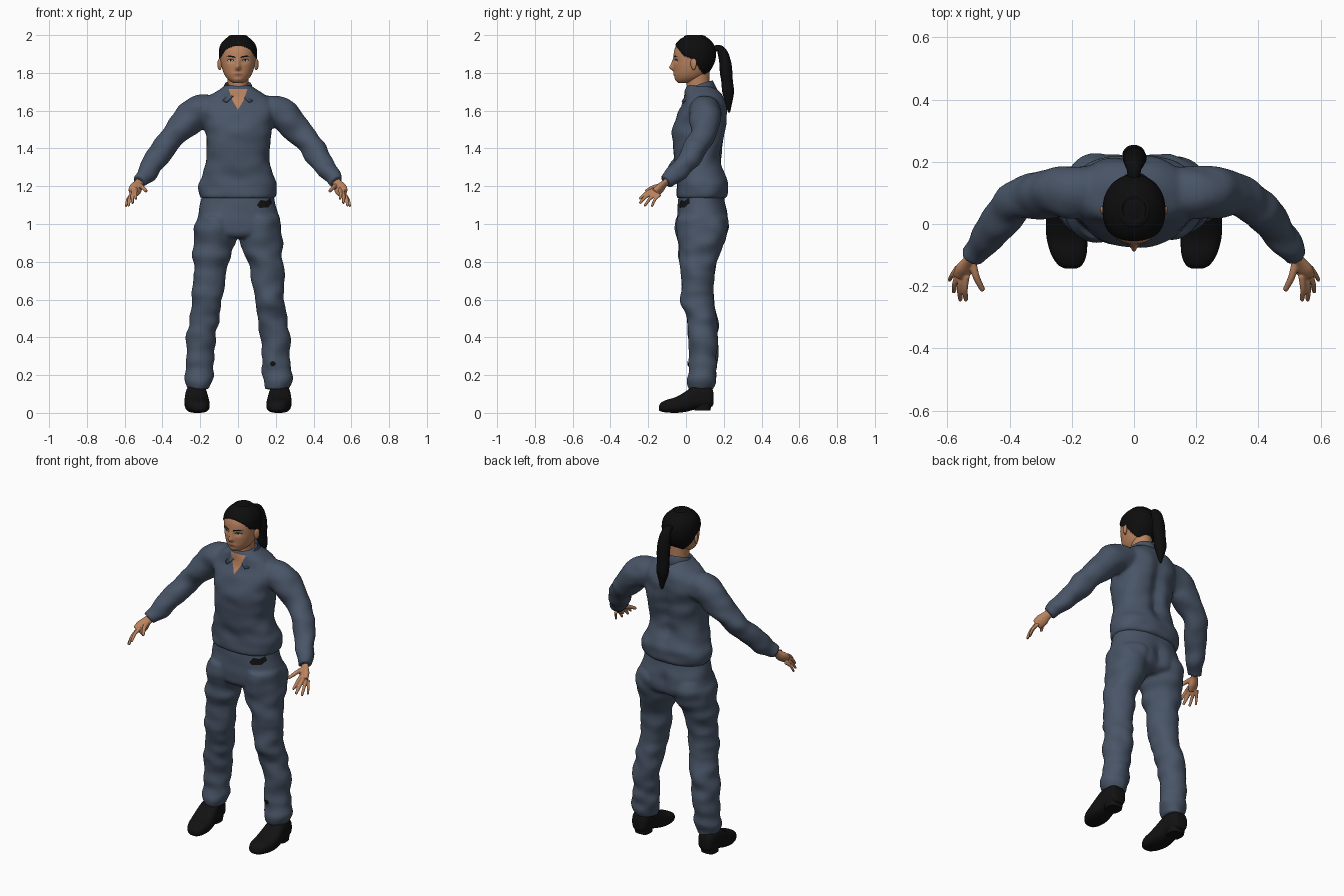
import bpy, bmesh, math
from mathutils import Vector, noise
from mathutils.bvhtree import BVHTree

cube = bpy.data.objects.get("Cube")
if cube:
    bpy.data.objects.remove(cube, do_unlink=True)


def material(name, rgb):
    m = bpy.data.materials.new(name)
    m.use_nodes = True
    m.diffuse_color = (*rgb, 1)
    m.node_tree.nodes["Principled BSDF"].inputs["Base Color"].default_value = (*rgb, 1)
    return m


CLOTH = material("slate blue cloth", (0.066, 0.09, 0.135))
SKIN = material("warm skin", (0.50, 0.23, 0.115))
HAIR = material("black hair", (0.004, 0.004, 0.004))
LEATHER = material("black leather", (0.006, 0.006, 0.006))
LIP = material("lip", (0.33, 0.12, 0.075))
WHITE = material("eye white", (0.5, 0.45, 0.4))


def spline(keys, steps=6):
    """Catmull-Rom interpolation through tuples of numbers."""
    out = []
    for i in range(len(keys) - 1):
        a, b, c, d = (keys[max(0, min(len(keys) - 1, i + k))] for k in (-1, 0, 1, 2))
        for s in range(steps):
            t = s / steps
            out.append([q + t * ((r - p) + t * (2*p - 5*q + 4*r - e + t * (3*q - p - 3*r + e))) / 2
                        for p, q, r, e in zip(a, b, c, d)])
    return out + [list(keys[-1])]


def loft(bm, rings, n=32, power=2.0, wrinkle=0.0):
    """Skin closed superellipse rings given as (centre, half axis, half axis)."""
    rows = []
    for c, u, v in rings:
        row = []
        for i in range(n):
            a = 2 * math.pi * i / n
            ca, sa = math.cos(a), math.sin(a)
            p = u * math.copysign(abs(ca) ** (2 / power), ca) + v * math.copysign(abs(sa) ** (2 / power), sa)
            w = c + p
            w += p.normalized() * wrinkle * noise.noise(Vector((w.x * 9, w.y * 9, w.z * 15)))
            row.append(bm.verts.new(w))
        rows.append(row)
    for r, s in zip(rows, rows[1:]):
        for i in range(n):
            bm.faces.new((r[i], r[(i + 1) % n], s[(i + 1) % n], s[i]))
    bm.faces.new(rows[0])
    bm.faces.new(rows[-1])


def stack(bm, keys, steps=6, **kw):
    """Horizontal rings from (z, x0, x1, y0, y1)."""
    loft(bm, [(Vector(((a + b) / 2, (c + d) / 2, z)), Vector(((b - a) / 2, 0, 0)), Vector((0, (d - c) / 2, 0)))
              for z, a, b, c, d in spline(keys, steps)], **kw)


def tube(bm, keys, ref=(0, 0, 1), flat=1.0, steps=6, **kw):
    """Rings across a path of (x, y, z, radius)."""
    pts = spline(keys, steps)
    rings = []
    for i, p in enumerate(pts):
        t = (Vector(pts[min(i + 1, len(pts) - 1)][:3]) - Vector(pts[max(i - 1, 0)][:3])).normalized()
        v = t.cross(Vector(ref)).normalized()
        rings.append((Vector(p[:3]), v.cross(t) * p[3], v * p[3] * flat))
    loft(bm, rings, **kw)


def finish(name, bm, *mats, mirror=False, voxel=0, smooth=0, angle=60, recalc=True):
    if recalc:
        bmesh.ops.recalc_face_normals(bm, faces=bm.faces)
    me = bpy.data.meshes.new(name)
    bm.to_mesh(me)
    bm.free()
    for m in mats:
        me.materials.append(m)
    ob = bpy.data.objects.new(name, me)
    bpy.context.collection.objects.link(ob)
    bpy.ops.object.select_all(action='DESELECT')
    ob.select_set(True)
    bpy.context.view_layer.objects.active = ob
    bpy.ops.object.shade_smooth_by_angle(angle=math.radians(angle))
    if mirror:
        ob.modifiers.new("Mirror", 'MIRROR')
    if voxel:
        r = ob.modifiers.new("Remesh", 'REMESH')
        r.mode, r.voxel_size, r.use_smooth_shade = 'VOXEL', voxel, True
    if smooth:
        s = ob.modifiers.new("Smooth", 'SMOOTH')
        s.iterations, s.factor = smooth, 0.5
    return ob


def centre_groove(bm, y_min, depth, z_lo, z_hi):
    for v in bm.verts:
        if v.co.y > y_min and z_lo < v.co.z < z_hi:
            fade = math.sin(math.pi * (v.co.z - z_lo) / (z_hi - z_lo))
            v.co.y -= depth * fade * math.exp(-(v.co.x / 0.035) ** 2)


# Shirt: torso and sleeves fused together
bm = bmesh.new()
torso = [(1.135, .196, -.046, .205), (1.16, .203, -.047, .22), (1.21, .206, -.047, .222), (1.26, .19, -.05, .205),
         (1.33, .17, -.06, .19), (1.42, .17, -.072, .195), (1.5, .178, -.074, .21), (1.58, .19, -.048, .217),
         (1.64, .185, -.018, .21), (1.68, .15, -.004, .192), (1.715, .095, 0, .16), (1.735, .068, .004, .14)]
stack(bm, [(z, -w, w, a, b) for z, w, a, b in torso], n=64, power=2.4, wrinkle=.012)
sleeve = [(.12, .11, 1.605, .08), (.22, .105, 1.59, .086), (.29, .1, 1.525, .078), (.36, .083, 1.45, .064),
          (.42, .03, 1.365, .062), (.475, -.04, 1.285, .053), (.52, -.105, 1.222, .042)]
for s in (1, -1):
    tube(bm, [(s * x, y, z, r) for x, y, z, r in sleeve], wrinkle=.014)
centre_groove(bm, .12, .022, 1.2, 1.66)
shirt = finish("shirt", bm, CLOTH, voxel=.009, smooth=4)

# Trousers: hips and legs fused together
bm = bmesh.new()
hips = [(1.19, .18, -.03, .195), (1.12, .198, -.042, .205), (1.06, .21, -.046, .222),
        (1.0, .222, -.05, .228), (.95, .19, -.045, .215), (.925, .12, -.02, .17)]
stack(bm, [(z, -w, w, a, b) for z, w, a, b in hips], n=64, power=2.3, wrinkle=.006)
leg = [(1.04, .01, .215, -.045, .215), (1.0, .003, .228, -.05, .226), (.92, .006, .236, -.045, .207),
       (.85, .035, .239, -.038, .175), (.75, .062, .241, -.03, .152), (.6, .085, .242, -.024, .145),
       (.54, .092, .25, -.01, .155), (.47, .105, .26, .006, .166), (.38, .118, .27, .014, .17),
       (.28, .127, .276, .018, .163), (.2, .128, .288, .012, .158), (.17, .137, .28, .012, .155),
       (.125, .152, .265, .014, .148)]
for s in (1, -1):
    stack(bm, [(z, s * a, s * b, c, d) for z, a, b, c, d in leg], n=40, wrinkle=.016)
centre_groove(bm, .12, .02, .9, 1.1)
trousers = finish("trousers", bm, CLOTH, voxel=.009, smooth=4)

# Folded collar: inner stand, fold and outer edge, open at the front
bm = bmesh.new()
rows = []
for i in range(17):
    a = math.radians(16 + 164 * i / 16)
    sa, ca, k = math.sin(a), math.cos(a), (1 - math.cos(a)) / 2
    rows.append([bm.verts.new(p) for p in (
        (.062 * sa, .068 - .066 * ca, 1.635 + .07 * k),
        (.07 * sa, .068 - .074 * ca, 1.665 + .13 * k ** .5 - .035 * k),
        (.098 * sa + .035 * (1 - k) ** 6, .072 - .1 * ca, 1.645 + .055 * k))])
for r, s in zip(rows, rows[1:]):
    for j in range(2):
        bm.faces.new((r[j], r[j + 1], s[j + 1], s[j]))
for v in rows[-1]:
    v.co.x = 0
collar = finish("collar", bm, CLOTH, mirror=True)
collar.modifiers.new("Thickness", 'SOLIDIFY').thickness = .006

# Neck
bm = bmesh.new()
stack(bm, [(1.58, -.06, .06, .015, .13), (1.7, -.053, .053, .006, .125), (1.81, -.058, .058, 0, .125)])
finish("neck", bm, SKIN)

# Head with sculpted nose, brow and chin; hair is a raised region
HAIRLINE = [(-1, 1.947), (-.055, 1.943), (-.01, 1.888), (.035, 1.872), (.06, 1.84), (.112, 1.755), (1, 1.755)]


def above_hairline(p):
    for (a, za), (b, zb) in zip(HAIRLINE, HAIRLINE[1:]):
        if a <= p.y < b:
            return p.z - za - (zb - za) * (p.y - a) / (b - a)


def bump(x, z, x0, z0, sx, sz):
    return math.exp(-((x - x0) / sx) ** 2 - ((z - z0) / sz) ** 2)


bm = bmesh.new()
skull = [(1.746, .012, -.035, 0), (1.752, .036, -.047, .045), (1.775, .062, -.058, .09), (1.81, .08, -.063, .12),
         (1.86, .092, -.066, .147), (1.91, .095, -.064, .153), (1.945, .088, -.052, .143), (1.972, .067, -.03, .122),
         (1.988, .042, 0, .094), (1.994, .012, .034, .06)]
stack(bm, [(z, -w, w, a, b) for z, w, a, b in skull], steps=10, n=128, power=2.1)
bm.normal_update()
for v in bm.verts:
    x, z = abs(v.co.x), v.co.z
    h = above_hairline(v.co)
    if h > 0:
        v.co += v.normal.normalized() * .006 * min(1, h / .012) * (1 if z < 1.99 else 0)
        if z > 1.985:
            v.co.z = min(2, v.co.z + .004)
    elif v.co.y < 0:
        v.co.y -= (.021 * bump(x, z, 0, 1.827, .013, .014) + .011 * bump(x, z, 0, 1.85, .01, .022)
                   + .005 * bump(x, z, 0, 1.793, .026, .011) + .004 * bump(x, z, 0, 1.765, .025, .01)
                   - .008 * bump(x, z, .038, 1.864, .02, .012))
bmesh.ops.recalc_face_normals(bm, faces=bm.faces)
for f in bm.faces:
    f.material_index = int(above_hairline(f.calc_center_median()) > 0)
head = finish("head", bm, SKIN, HAIR)

# Ears
bm = bmesh.new()
bmesh.ops.create_uvsphere(bm, u_segments=16, v_segments=12, radius=1)
for v in bm.verts:
    x, y, z = v.co
    v.co = (.097 + .011 * x + .006 * y, .04 + (.016 + .005 * z) * y, 1.845 + .031 * z)
finish("ears", bm, SKIN, mirror=True)

# Ponytail
bm = bmesh.new()
tube(bm, [(0, .14, 1.925, .02), (0, .18, 1.928, .026), (0, .206, 1.86, .036), (0, .219, 1.75, .037),
          (0, .225, 1.66, .027), (0, .228, 1.59, .006)], ref=(1, 0, 0), flat=.85, wrinkle=.006)
finish("ponytail", bm, HAIR)

# Hands: palm, four fingers and thumb fused together
bm = bmesh.new()
tube(bm, [(.505, -.085, 1.235, .026), (.525, -.112, 1.215, .025), (.542, -.14, 1.187, .035),
          (.556, -.166, 1.165, .03)], flat=.6, ref=(.75, -.1, .5), n=24)
for base, tip, r in (((.538, -.165, 1.184), (.54, -.243, 1.135), .0095),
                     ((.553, -.165, 1.172), (.558, -.242, 1.113), .0098),
                     ((.563, -.155, 1.16), (.579, -.217, 1.098), .0092),
                     ((.566, -.138, 1.155), (.593, -.18, 1.095), .008),
                     ((.52, -.118, 1.205), (.487, -.21, 1.175), .0115)):
    a, b = Vector(base), Vector(tip)
    mid = (a + b) / 2 + Vector((.004, -.004, .006))
    tube(bm, [(*a, r * 1.15), (*mid, r), (*b, r * .75), (*(b + (b - mid) * .08), r * .3)], n=12)
finish("hands", bm, SKIN, mirror=True, voxel=.0035, smooth=3)

# Shoes with a low heel block
bm = bmesh.new()
shoe = [(-.143, .203, .018, .014, .036), (-.132, .205, .038, .007, .054), (-.1, .209, .056, .002, .07),
        (-.05, .215, .065, 0, .085), (0, .219, .064, .006, .115), (.05, .221, .058, .018, .148),
        (.11, .221, .052, .026, .148), (.138, .221, .042, .034, .13), (.146, .221, .022, .05, .1)]
loft(bm, [(Vector((cx, y, (a + b) / 2)), Vector((w, 0, 0)), Vector((0, 0, (b - a) / 2)))
          for y, cx, w, a, b in spline(shoe)], n=32, power=2.7)
stack(bm, [(.012, .178, .264, .045, .128), (.06, .174, .268, .045, .14)], steps=1, power=3)
finish("shoes", bm, LEATHER, mirror=True)

# Thin plates that follow the surface behind them
deps = bpy.context.evaluated_depsgraph_get()
TREES = {o.name: BVHTree.FromObject(o, deps) for o in (head, shirt, trousers)}


def plate(name, outline, target, mat, lift=.002, mirror=False):
    bm = bmesh.new()
    n = len(outline)
    edge = [Vector(outline[i]).lerp(Vector(outline[(i + 1) % n]), k / 4) for i in range(n) for k in range(4)]
    mid = sum(edge, Vector((0, 0))) / len(edge)
    rings = []
    for s in (1, .75, .5, .25, .02):
        ring = []
        for e in edge:
            x, z = mid.lerp(e, s)
            hit = TREES[target.name].ray_cast(Vector((x, -1, z)), Vector((0, 1, 0)))[0]
            ring.append(bm.verts.new((x, (hit.y if hit else 0) - lift, z)))
        rings.append(ring)
    for r, q in zip(rings, rings[1:]):
        for i in range(len(r)):
            j = (i + 1) % len(r)
            bm.faces.new((r[i], r[j], q[j], q[i]))
    bm.faces.new(rings[-1])
    bm.normal_update()
    if sum(f.normal.y * f.calc_area() for f in bm.faces) > 0:
        bmesh.ops.reverse_faces(bm, faces=bm.faces)
    return finish(name, bm, mat, mirror=mirror, recalc=False)


def oval(x, z, rx, rz, n=12):
    return [(x + rx * math.cos(2 * math.pi * i / n), z + rz * math.sin(2 * math.pi * i / n)) for i in range(n)]


plate("open_neckline", [(0, 1.605), (.03, 1.655), (.05, 1.715), (-.05, 1.715), (-.03, 1.655)], shirt, SKIN, .003)
plate("eye_lashes", oval(.04, 1.866, .02, .0065), head, HAIR, .001, True)
plate("eye_whites", oval(.04, 1.8645, .016, .004), head, WHITE, .002, True)
plate("irises", oval(.039, 1.865, .0045, .0042), head, HAIR, .003, True)
plate("eyebrows", [(.014, 1.879), (.04, 1.885), (.066, 1.886), (.045, 1.893), (.015, 1.887)], head, HAIR, .002, True)
plate("lips", [(-.026, 1.793), (0, 1.785), (.026, 1.793), (.008, 1.8), (0, 1.798), (-.008, 1.8)], head, LIP, .001)
plate("hip_patch", [(.1, 1.1), (.12, 1.127), (.15, 1.122), (.172, 1.137), (.18, 1.11), (.16, 1.088), (.115, 1.085)],
      trousers, LEATHER, .004)
plate("shin_patch", oval(.185, .26, .015, .014), trousers, LEATHER, .004)
